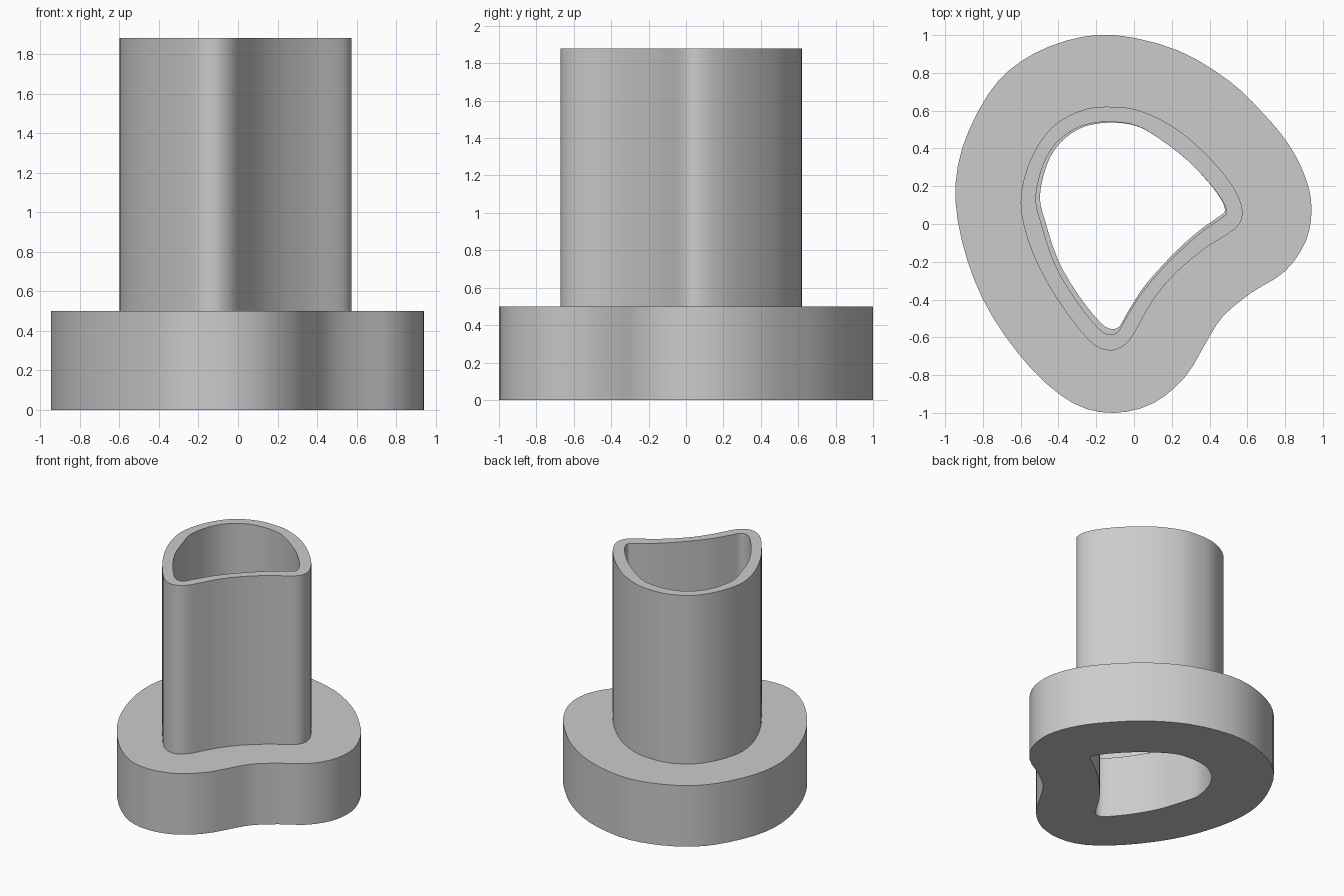
import bpy
import bmesh
from mathutils import Vector

cube = bpy.data.objects.get("Cube")
if cube:
    bpy.data.objects.remove(cube, do_unlink=True)

material = bpy.data.materials.new("plain_grey")
material.use_nodes = True
grey = (0.6, 0.6, 0.6, 1)
material.diffuse_color = grey
material.node_tree.nodes["Principled BSDF"].inputs["Base Color"].default_value = grey

FLANGE_TOP = 0.5
TUBE_TOP = 1.88
STEPS = 3


def smooth_outline(control_points):
    """Closed Catmull-Rom curve through the control points."""
    points = [Vector(p) for p in control_points]
    count = len(points)
    outline = []
    for i in range(count):
        before, start, end, after = (points[(i + k) % count] for k in (-1, 0, 1, 2))
        tangent_start = (end - before) / 2
        tangent_end = (after - start) / 2
        for step in range(STEPS):
            t = step / STEPS
            blend = t * t * (3 - 2 * t)
            outline.append(
                start.lerp(end, blend)
                + tangent_start * t * (1 - t) ** 2
                - tangent_end * t * t * (1 - t)
            )
    return outline


def loft(name, sections, closed):
    """Bridge matching outlines, each given with its height, into one part."""
    bm = bmesh.new()
    rings = [[bm.verts.new((p.x, p.y, z)) for p in outline] for outline, z in sections]
    pairs = list(zip(rings, rings[1:]))
    if closed:
        pairs.append((rings[-1], rings[0]))
    for lower, upper in pairs:
        for i in range(len(lower)):
            j = (i + 1) % len(lower)
            bm.faces.new((lower[j], lower[i], upper[i], upper[j]))
    mesh = bpy.data.meshes.new(name)
    bm.to_mesh(mesh)
    bm.free()
    mesh.materials.append(material)
    part = bpy.data.objects.new(name, mesh)
    bpy.context.collection.objects.link(part)
    bpy.ops.object.select_all(action="DESELECT")
    part.select_set(True)
    bpy.context.view_layer.objects.active = part
    bpy.ops.object.shade_smooth_by_angle()
    return part


# Outlines share the same clockwise order, starting at the back
flange_outer = smooth_outline([
    (-.1, 1), (.23, .92), (.5, .76), (.68, .59), (.82, .42), (.91, .24),
    (.94, .08), (.91, -.09), (.8, -.25), (.62, -.365), (.47, -.49), (.38, -.63),
    (.27, -.81), (.1, -.95), (-.11, -1), (-.32, -.95), (-.54, -.77), (-.75, -.49),
    (-.88, -.2), (-.945, .12), (-.91, .4), (-.77, .69), (-.6, .86), (-.36, .97),
])
tube_outer = smooth_outline([
    (-.1, .62), (.03, .6), (.2, .52), (.35, .4), (.48, .26), (.55, .15),
    (.575, .06), (.55, -.01), (.47, -.07), (.36, -.14), (.2, -.28), (.09, -.42),
    (0, -.58), (-.05, -.64), (-.12, -.67), (-.21, -.64), (-.32, -.52), (-.46, -.31),
    (-.56, -.09), (-.6, .11), (-.57, .28), (-.5, .43), (-.4, .54), (-.25, .61),
])
tube_inner = smooth_outline([
    (-.1, .54), (.015, .52), (.13, .455), (.28, .34), (.4, .215), (.47, .12),
    (.49, .06), (.46, .03), (.36, -.04), (.23, -.155), (.12, -.27), (.03, -.38),
    (-.05, -.51), (-.085, -.57), (-.13, -.585), (-.19, -.55), (-.31, -.4), (-.42, -.21),
    (-.49, 0), (-.52, .14), (-.48, .315), (-.41, .43), (-.31, .505), (-.21, .535),
])

# The flange hole is slightly tighter than the bore, leaving a narrow ledge
anchor = Vector((.2, .4))
flange_hole = [anchor.lerp(p, 0.97) for p in tube_inner]

# Flange: thick base plate with a hole through it
loft("base_flange", [
    (flange_hole, 0), (flange_outer, 0),
    (flange_outer, FLANGE_TOP), (flange_hole, FLANGE_TOP),
], closed=True)

# Tube: hollow wall standing on the flange
loft("upright_tube", [
    (tube_outer, FLANGE_TOP), (tube_outer, TUBE_TOP),
    (tube_inner, TUBE_TOP), (tube_inner, FLANGE_TOP),
], closed=False)
